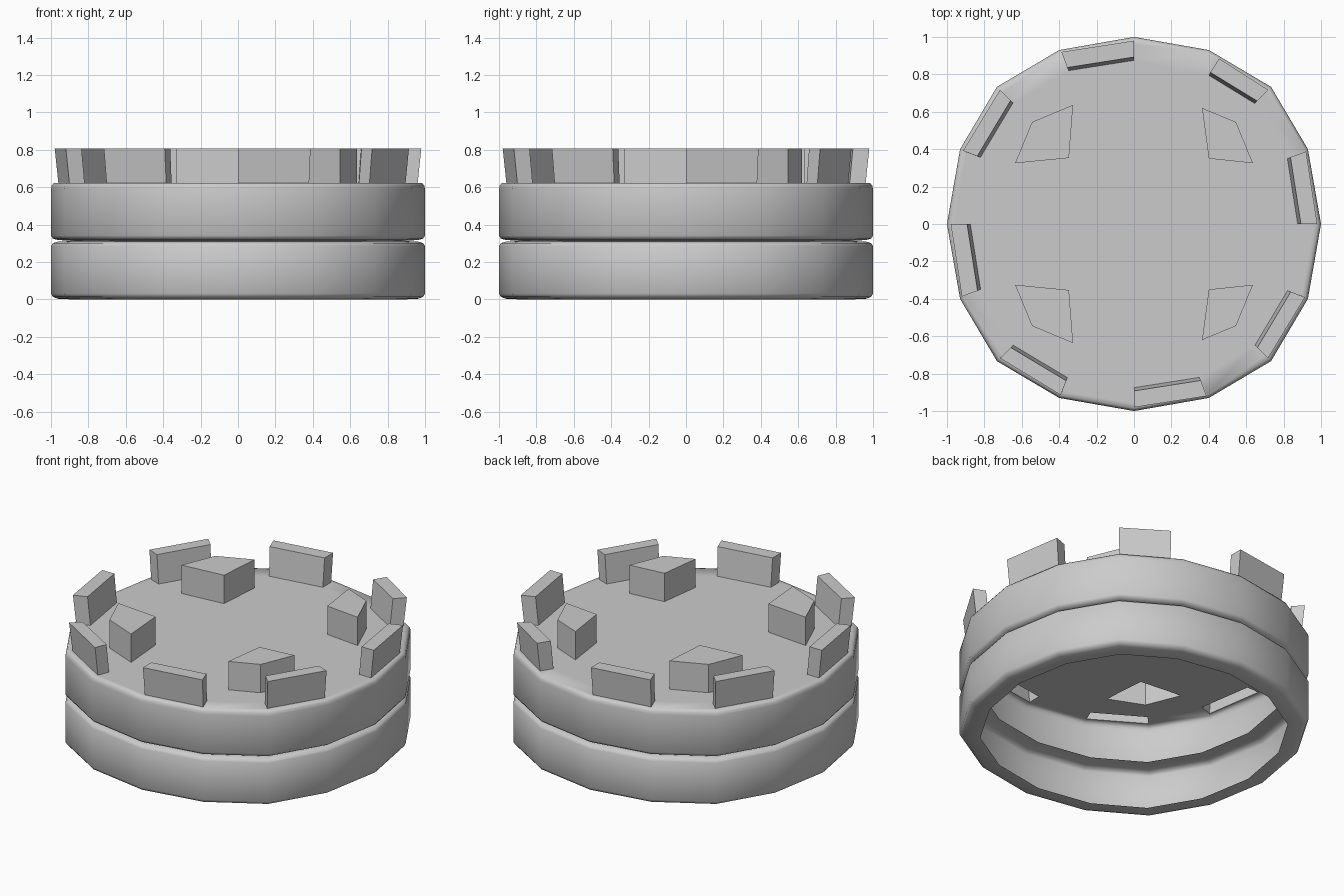
import bpy, bmesh, math
from mathutils import Vector

if "Cube" in bpy.data.objects:
    bpy.data.objects.remove(bpy.data.objects["Cube"])

CAP_Z, TOP_Z = 0.622, 0.807


def turn(points, k):
    """Rotate 2D points by k quarter turns."""
    for _ in range(k):
        points = [(-y, x) for x, y in points]
    return points


def finish(name, bm, angle=None):
    me = bpy.data.meshes.new(name)
    bm.to_mesh(me)
    bm.free()
    ob = bpy.data.objects.new(name, me)
    bpy.context.collection.objects.link(ob)
    if angle:
        me.shade_smooth()
        me.set_sharp_from_angle(angle=math.radians(angle))
    return ob


# Rim studs: plan corners inner a, outer a, outer b, inner b (counter-clockwise)
stud_a = [(.875, .0), (.98, .0), (.92, .388), (.82, .35)]
stud_b = [(.647, .647), (.717, .717), (.392, .914), (.355, .822)]
stud_short = [(.645, .645), (.717, .717), (.455, .885), (.40, .795)]
rim_plans = []
for k in range(4):
    rim_plans.append(turn(stud_a, k))
    rim_plans.append(turn(stud_b, k) if k else stud_short)

# Inner kite-shaped blocks, mirrored front to back
right_kite = [(.40, .35), (.636, .325), (.545, .545), (.364, .62)]
left_kite = [(-.348, .353), (-.326, .637), (-.545, .545), (-.636, .325)]
kite_plans = []
for plan in (right_kite, left_kite):
    kite_plans.append(plan)
    kite_plans.append([(x, -y) for x, y in reversed(plan)])

# Rim studs lean slightly outward, kites are upright
rim_loops = []
for p in rim_plans:
    base = [Vector((x, y)) * s for (x, y), s in zip(p, (1, .98, .98, 1))]
    top = [Vector((x, y)) * s for (x, y), s in zip(p, (1.02, 1, 1, 1.02))]
    rim_loops.append((base, top))
kite_loops = [([Vector(q) for q in p],) * 2 for p in kite_plans]


def build_studs(name, loops):
    """Hollow studs, open underneath."""
    bm = bmesh.new()
    for base, top in loops:
        lo = [bm.verts.new((v.x, v.y, CAP_Z)) for v in base]
        hi = [bm.verts.new((v.x, v.y, TOP_Z)) for v in top]
        n = len(lo)
        for i in range(n):
            j = (i + 1) % n
            bm.faces.new((lo[i], lo[j], hi[j], hi[i]))
        bm.faces.new(hi)
    return finish(name, bm)


build_studs("rim_studs", rim_loops)
build_studs("inner_studs", kite_loops)

# Body shell: two stacked bands with a groove between them, open below
quarter = [(1, 0), (.93, .40), (.733, .733), (.40, .93)]
outline = [p for k in range(4) for p in turn(quarter, k)]
profile = [(.88, 0), (.965, .004), (.99, .014), (1, .032),
           (1, .285), (.99, .301), (.965, .309), (.88, .313),
           (.965, .318), (.99, .326), (1, .342),
           (1, .59), (.996, .608), (.985, CAP_Z)]
bm = bmesh.new()
rings = [[bm.verts.new((x * s, y * s, z)) for x, y in outline] for s, z in profile]
n = len(outline)
for a, b in zip(rings, rings[1:]):
    for i in range(n):
        j = (i + 1) % n
        bm.faces.new((a[i], a[j], b[j], b[i]))

# Flat top with openings under the hollow studs
edges = [bm.edges.get((rings[-1][i], rings[-1][(i + 1) % n])) for i in range(n)]
for base, _ in rim_loops + kite_loops:
    vs = [bm.verts.new((v.x, v.y, CAP_Z)) for v in base]
    edges += [bm.edges.new((vs[i], vs[(i + 1) % 4])) for i in range(4)]
fill = bmesh.ops.triangle_fill(bm, use_beauty=True, use_dissolve=False,
                               edges=edges, normal=(0, 0, 1))
for f in fill["geom"]:
    if isinstance(f, bmesh.types.BMFace):
        f.normal_update()
        if f.normal.z < 0:
            f.normal_flip()
finish("body_shell", bm, 65)
